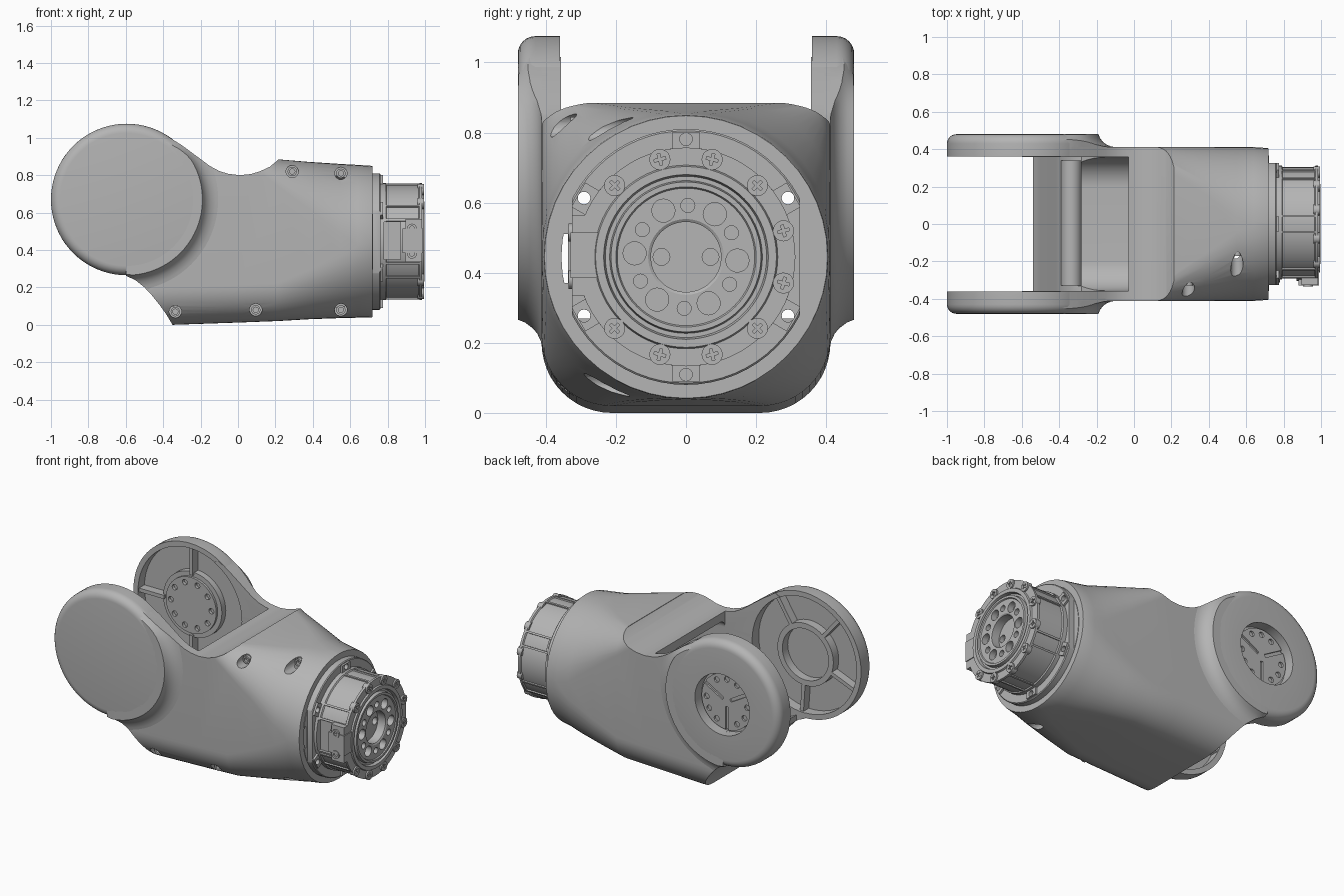
import bpy, bmesh
from math import sin, cos, pi, radians, degrees, atan2
from mathutils import Matrix, Vector

cube = bpy.data.objects.get("Cube")
if cube:
    bpy.data.objects.remove(cube, do_unlink=True)

grey = bpy.data.materials.new("machined_grey")
grey.use_nodes = True
grey.diffuse_color = (0.46, 0.46, 0.46, 1)
grey.node_tree.nodes["Principled BSDF"].inputs["Base Color"].default_value = grey.diffuse_color
JOINT = Vector((-0.595, 0, 0.67))    # centre of the fork axis, along y
DRIVE = Vector((0, 0, 0.445))        # centre of the drive axis, along x

def finish(name, bm):
    bmesh.ops.recalc_face_normals(bm, faces=bm.faces)
    mesh = bpy.data.meshes.new(name)
    bm.to_mesh(mesh)
    bm.free()
    mesh.materials.append(grey)
    ob = bpy.data.objects.new(name, mesh)
    bpy.context.collection.objects.link(ob)
    return ob

def skin(bm, rings, loop=False, caps=False):
    """Bridge consecutive vertex rings; a ring of one vertex is a pole."""
    for a, b in list(zip(rings, rings[1:])) + ([(rings[-1], rings[0])] if loop else []):
        n = max(len(a), len(b))
        for i in range(n):
            j = (i + 1) % n
            bm.faces.new(dict.fromkeys([a[i % len(a)], a[j % len(a)], b[j % len(b)], b[i % len(b)]]))
    if caps:
        bm.faces.new(rings[0])
        bm.faces.new(rings[-1])

def around(centre, r, angle, axis="x", h=0):
    u, v = r * cos(radians(angle)), r * sin(radians(angle))
    return centre + Vector((h, u, v) if axis == "x" else (u, h, v))

def lathe(bm, axis, centre, profile, n=64, loop=False):
    """Turn (radius, height) points round the x or y axis."""
    skin(bm, [[bm.verts.new(around(centre, r, 360 * i / n, axis, h)) for i in range(n if r else 1)]
              for r, h in profile], loop)

def rod(bm, axis, centre, r, h0, h1, n=20):
    lathe(bm, axis, centre, [(0, h0), (r, h0), (r, h1), (0, h1)], n)

def box(bm, centre, size, axis="X", angle=0):
    turn = Matrix.Rotation(radians(angle), 4, axis)
    bmesh.ops.create_cube(bm, size=1, matrix=Matrix.Translation(centre) @ turn @ Matrix.Diagonal((*size, 1)))

def prism(name, outline, half):
    bm = bmesh.new()
    skin(bm, [[bm.verts.new((x, y, z)) for x, z in outline] for y in (-half, half)], caps=True)
    return finish(name, bm)

def hull(name, sections):
    """Loft rounded rectangles (x, half width, bottom, top, bottom radius, top radius)."""
    bm = bmesh.new()
    rings = []
    for x, w, zb, zt, rb, rt in sections:
        ring = []
        for sy, sz, start in [(1, 1, 0), (-1, 1, 90), (-1, -1, 180), (1, -1, 270)]:
            r, z0 = (rt, zt - rt) if sz > 0 else (rb, zb + rb)
            for k in range(13):
                ring.append(bm.verts.new(around(Vector((x, sy * (w - r), z0)), r, start + 7.5 * k)))
        rings.append(ring)
    skin(bm, rings, caps=True)
    return finish(name, bm)

def boolean(ob, cutter, op="DIFFERENCE", keep=False):
    mod = ob.modifiers.new("cut", "BOOLEAN")
    mod.operation, mod.object, mod.solver, mod.use_self = op, cutter, "EXACT", True
    bpy.context.view_layer.objects.active = ob
    bpy.ops.object.modifier_apply(modifier=mod.name)
    if not keep:
        bpy.data.objects.remove(cutter, do_unlink=True)

# Side silhouette with the saddle on top and the swept lower lip
silhouette = prism("silhouette", [
    (-0.6, 0.9), (-0.39, 1.016), (-0.3, 0.96), (-0.2, 0.886), (-0.15, 0.849),
    (-0.1, 0.822), (-0.05, 0.807), (0.01, 0.8), (0.07, 0.806), (0.12, 0.822), (0.17, 0.845),
    (0.215, 0.882), (0.23, 1.3), (0.9, 1.3), (0.9, -0.2), (-0.28, -0.12), (-0.35, 0.0),
    (-0.385, 0.058), (-0.42, 0.107), (-0.46, 0.157), (-0.5, 0.2), (-0.55, 0.24), (-0.6, 0.262)], 0.7)

# Body: hollow rounded box blending into a round end
body = hull("body_housing", [
    (-0.7, 0.412, 0, 1.15, 0.2, 0.02), (-0.35, 0.412, 0, 1.15, 0.2, 0.02), (0, 0.412, 0.012, 1, 0.2, 0.1),
    (0.21, 0.412, 0.02, 0.885, 0.2, 0.14), (0.38, 0.412, 0.03, 0.871, 0.26, 0.25),
    (0.55, 0.412, 0.036, 0.86, 0.335, 0.37), (0.64, 0.411, 0.038, 0.855, 0.385, 0.395),
    (0.715, 0.406, 0.04, 0.85, 0.405, 0.405), (0.72, 0.404, 0.042, 0.848, 0.403, 0.403)])
boolean(body, silhouette, "INTERSECT", keep=True)
boolean(body, prism("fork_pocket", [
    (-1.2, 1.3), (-0.03, 1.3), (-0.03, 0.3), (-0.28, 0.12), (-0.33, 0.12),
    (-0.42, 0.17), (-0.5, 0.25), (-0.54, 0.27), (-0.54, -0.1), (-1.2, -0.1)], 0.357))
boolean(body, hull("body_cavity", [
    (-0.3, 0.357, 0.045, 0.75, 0.16, 0.05), (0, 0.357, 0.055, 0.75, 0.16, 0.05),
    (0.21, 0.357, 0.062, 0.755, 0.17, 0.1), (0.38, 0.357, 0.075, 0.8, 0.22, 0.2),
    (0.55, 0.357, 0.085, 0.81, 0.29, 0.31), (0.66, 0.356, 0.09, 0.8, 0.35, 0.35),
    (0.75, 0.355, 0.09, 0.8, 0.354, 0.354)]))
bm = bmesh.new()
rod(bm, "y", JOINT, 0.372, -0.425, 0.425, 64)
boolean(body, finish("joint_clearance", bm))

# Counterbored screws along one flank
cut, screws = bmesh.new(), bmesh.new()
for x, z, y in [(-0.335, 0.07, 0.32), (0.095, 0.08, 0.32), (0.55, 0.08, 0.15), (0.29, 0.82, 0.31), (0.55, 0.81, 0.15)]:
    c = Vector((x, 0, z))
    rod(cut, "y", c, 0.033, -0.6, -y, 24)
    lathe(screws, "y", c, [(0.014, 0.01 - y), (0.014, -y - 0.02), (0.025, -y - 0.02), (0.025, 0.01 - y)], 16, True)
boolean(body, finish("flank_bores", cut))
finish("flank_screws", screws)

# Cross bar inside the fork
bm = bmesh.new()
rod(bm, "y", Vector((-0.335, 0, 0.15)), 0.055, -0.33, 0.34, 24)
finish("fork_cross_bar", bm)

# Fork arms: dished discs with a flare that blends into the flank
for s, side in ((-1, "right"), (1, "left")):
    face = [(0, 0.48)] if s < 0 else [(0, 0.41), (0.195, 0.41), (0.195, 0.48)]
    edge = [(0.355 + 0.05 * sin(t * pi / 12), 0.43 + 0.05 * cos(t * pi / 12)) for t in range(7)]
    back = [(0, 0.425)] if s < 0 else [(0.205, 0.425), (0.205, 0.39), (0, 0.39)]
    bm = bmesh.new()
    lathe(bm, "y", JOINT, [(r, s * h) for r, h in face + edge + [(0.405, 0.36), (0.372, 0.36), (0.372, 0.425)] + back], 80)
    disc = finish(side + "_fork_disc", bm)

    # The flare fades into the round disc edge at both ends
    root = [(0.38, 0.395), (0.38, 0.43)]
    flared = [(0.35, 0.48), (0.405, 0.48), (0.413, 0.46), (0.427, 0.441), (0.447, 0.425), (0.475, 0.414),
              (0.51, 0.409), (0.51, 0.395)] + root
    rounded = [(r - 0.002, h - 0.002) for r, h in edge] + [(0.403, 0.395)] + root
    bm, plain = bmesh.new(), bmesh.new()
    for target, outline in ((bm, flared), (plain, rounded)):
        lathe(target, "y", JOINT, [(r, s * h) for r, h in outline], 80, True)
    for v, p in zip(bm.verts, plain.verts):
        angle = degrees(atan2(v.co.z - JOINT.z, v.co.x - JOINT.x))
        fade = max(0, min(1, (64 - angle) / 36, (angle + 104) / 18))
        v.co = p.co.lerp(v.co, fade * fade * (3 - 2 * fade))
    plain.free()
    boolean(finish(side + "_fork_flare", bm), silhouette, "INTERSECT", keep=True)

    # Cable channel from the dish into the body
    bm = bmesh.new()
    box(bm, around(JOINT, 0.41, -25, "y", s * 0.37), (0.2, 0.05, 0.13), "Y", 25)
    channel = finish("cable_channel", bm)
    boolean(disc, channel, keep=True)
    boolean(body, channel)

    # Hub and radial ribs on the inner side
    bm = bmesh.new()
    outline = ([(0.165, 0.43), (0.165, 0.37), (0.2, 0.37), (0.2, 0.43)] if s < 0 else
               [(0, 0.4), (0.2, 0.4), (0.2, 0.43), (0.21, 0.43), (0.21, 0.385), (0.18, 0.385), (0.18, 0.37), (0, 0.37)])
    lathe(bm, "y", JOINT, [(r, s * h) for r, h in outline], 48, s < 0)
    hub = finish(side + "_fork_hub", bm)
    if s > 0:
        bm = bmesh.new()
        for k in range(10):
            rod(bm, "y", around(JOINT, 0.145, 36 * k, "y"), 0.018, 0.3, 0.39, 12)
        boolean(hub, finish("hub_bores", bm))
    bm = bmesh.new()
    for a in ([58, 130, 202, 274] if s < 0 else [90, 180, 270]):
        box(bm, around(JOINT, 0.287, a, "y", s * 0.4), (0.185, 0.06, 0.024), "Y", -a)
    finish(side + "_fork_ribs", bm)
bpy.data.objects.remove(silhouette, do_unlink=True)

# Bolt plate in the recess outside the left arm
bm, cut = bmesh.new(), bmesh.new()
rod(bm, "y", JOINT, 0.18, 0.4, 0.433, 48)
for a in (30, 150, 270):
    box(cut, around(JOINT, 0.11, a, "y", 0.437), (0.16, 0.03, 0.02), "Y", -a)
    for d in (30, 60, 90):
        rod(cut, "y", around(JOINT, 0.145, a + d, "y"), 0.018, 0.42, 0.5, 12)
boolean(finish("left_bolt_plate", bm), finish("plate_cuts", cut))

# Drive flange with flat sides and lugs, drilled through
bm, lugs, drill = bmesh.new(), bmesh.new(), bmesh.new()
lathe(bm, "x", DRIVE, [(0, 0.7), (0.365, 0.7), (0.365, 0.757), (0.36, 0.762), (0, 0.762)], 64)
for a in range(30, 390, 60):
    box(lugs, around(DRIVE, 0.325, a, h=0.765), (0.02, 0.06, 0.08), "X", a)
    rod(drill, "x", around(DRIVE, 0.336, a), 0.018, 0.6 if a % 180 != 90 else 0.74, 0.9, 16)
for y in (-0.4, 0.4):
    box(drill, (0.773, y, 0.445), (0.1, 0.15, 0.8))
box(drill, (0.75, -0.362, 0.44), (0.3, 0.05, 0.14))
drill = finish("flange_drill", drill)
boolean(finish("drive_flange", bm), drill, keep=True)
boolean(finish("mounting_lugs", lugs), drill)

# Barrel and stepped output face
bm, cut = bmesh.new(), bmesh.new()
lathe(bm, "x", DRIVE, [(0, 0.75), (0.312, 0.75), (0.312, 0.79), (0.304, 0.795), (0.304, 0.965), (0.312, 0.97),
                       (0.312, 0.985), (0.262, 0.985), (0.258, 0.995), (0.235, 0.995), (0.23, 0.975),
                       (0.218, 0.975), (0.214, 0.997), (0.2, 0.997), (0.196, 0.99), (0.108, 0.99),
                       (0.1, 0.985), (0.1, 0.93), (0, 0.93)], 72)
for a in range(0, 360, 60):
    rod(cut, "x", around(DRIVE, 0.147, a - 4), 0.033, 0.95, 1.1, 20)
    rod(cut, "x", around(DRIVE, 0.147, a + 28), 0.02, 0.96, 1.1, 16)
for y in (-0.07, 0.07):
    rod(cut, "x", DRIVE + Vector((0, y, 0)), 0.024, 0.9, 1.1, 16)
box(cut, (0.825, -0.32, 0.45), (0.09, 0.1, 0.2))
boolean(finish("drive_barrel", bm), finish("output_bores", cut))

# Paired fins along the barrel
bm = bmesh.new()
for a in range(30, 390, 60):
    for d in (a - 8, a + 8):
        box(bm, around(DRIVE, 0.302, d, h=0.88), (0.19, 0.02, 0.012), "X", d)
finish("barrel_fins", bm)

# Cross-slotted screws round the output face
heads, slots = bmesh.new(), bmesh.new()
for a in [15 + 30 * k for k in range(12) if k not in (5, 6)]:
    rod(heads, "x", around(DRIVE, 0.288, a), 0.03, 0.96, 0.995, 20)
    for turn in (a, a + 90):
        box(slots, around(DRIVE, 0.288, a, h=0.995), (0.014, 0.034, 0.008), "X", turn)
boolean(finish("face_screws", heads), finish("screw_slots", slots))

# Cable connector on the front side of the drive
bm = bmesh.new()
box(bm, (0.935, -0.285, 0.45), (0.11, 0.09, 0.13))
box(bm, (0.94, -0.30, 0.45), (0.09, 0.05, 0.23))
for z in (0.38, 0.515):
    lathe(bm, "y", Vector((0.93, 0, z)), [(0.013, -0.32), (0.013, -0.335), (0.026, -0.335), (0.026, -0.32)], 16, True)
finish("cable_connector", bm)

# Smooth shading with crisp machined edges
bpy.ops.object.select_all(action="DESELECT")
for ob in bpy.context.collection.objects:
    if ob.type == "MESH" and grey.name in ob.data.materials:
        ob.select_set(True)
        bpy.context.view_layer.objects.active = ob
bpy.ops.object.shade_smooth_by_angle(angle=radians(30))
